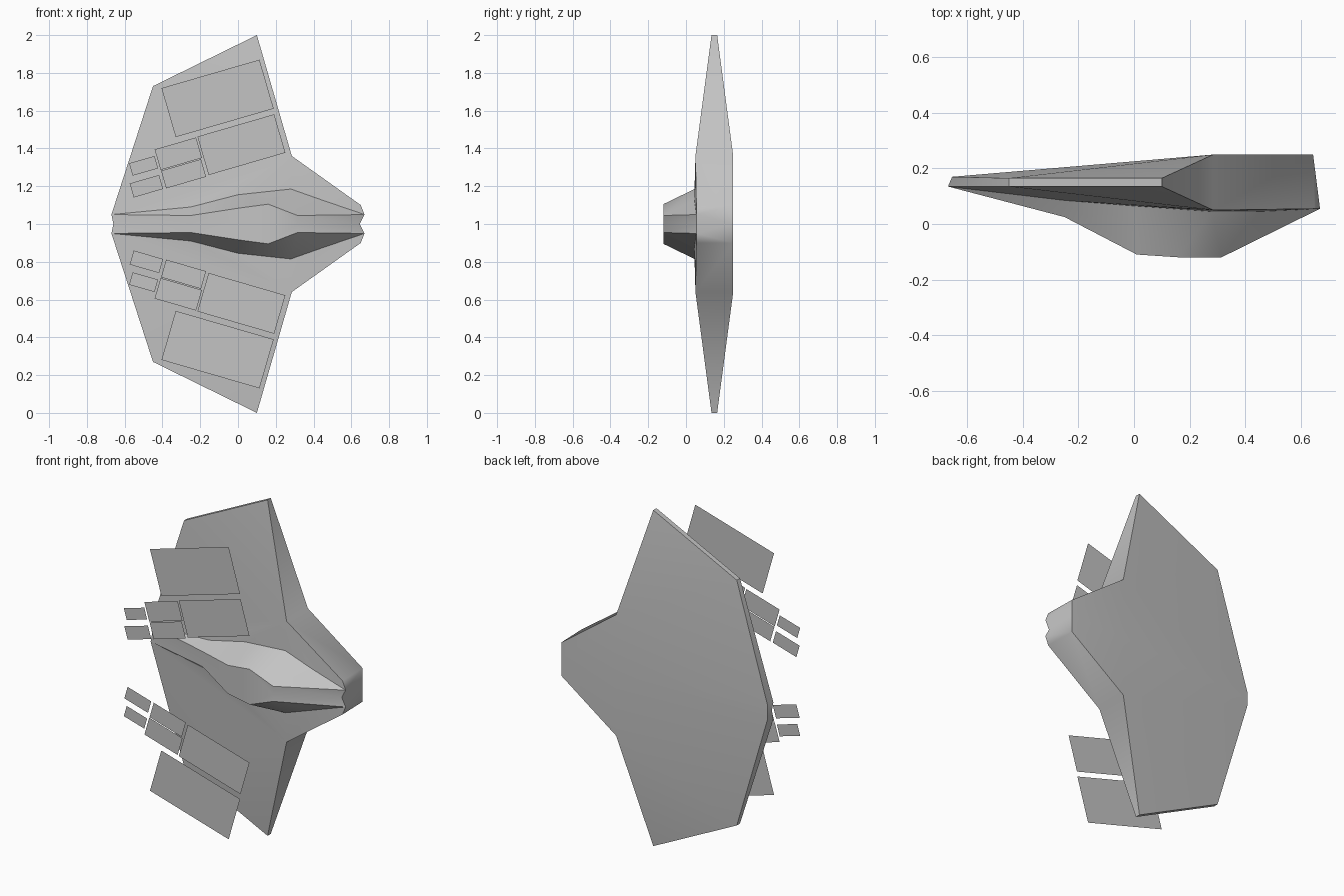
import bpy, bmesh, math

cube = bpy.data.objects.get("Cube")
if cube:
    bpy.data.objects.remove(cube, do_unlink=True)

grey = bpy.data.materials.new("hull grey")
grey.use_nodes = True
colour = (0.55, 0.55, 0.55, 1)
grey.diffuse_color = colour
grey.node_tree.nodes["Principled BSDF"].inputs["Base Color"].default_value = colour


def strip(bm, verts, side, first, second):
    """Skin the gap between two paths, skipping repeated points."""
    def vert(point):
        x, y, z = point
        key = (x, y, z * side)
        if key not in verts:
            verts[key] = bm.verts.new(key)
        return verts[key]

    for i in range(len(first) - 1):
        corners = (first[i], first[i + 1], second[i + 1], second[i])
        ring = list(dict.fromkeys(vert(p) for p in corners))
        if len(ring) > 2:
            bm.faces.new(ring)


def flatten(path):
    """Drop a path onto the symmetry plane."""
    return [(x, y, 0) for x, y, z in path]


# Front rim of the wing, upper half, measured from the symmetry plane
tail_mid, tail = (-.66, .135, 0), (-.67, .135, .05)
wing_rear, wing_tip = (-.45, .135, .73), (.1, .135, 1)
shoulder, nose_side = (.285, .05, .36), (.65, .055, .1)
nose, nose_mid = (.67, .055, .05), (.645, .055, 0)
rim = [tail_mid, tail, wing_rear, wing_tip, shoulder, nose_side, nose, nose_mid]

# Back rim
back_tail, back_rear, back_tip = (-.655, .17, .045), (-.45, .165, .73), (.1, .165, 1)
back_shoulder, back_nose = (.285, .25, .36), (.645, .25, .1)
back_spine = flatten([back_tail, back_shoulder, back_nose])
back_rim = [back_spine[0], back_tail, back_rear, back_tip,
            back_shoulder, back_nose, back_nose, back_spine[-1]]

# Raised body: foot on the wing, ridge, and flat top reaching the middle
foot = [tail, (-.25, .085, .09), (0, .065, .155),
        (.28, .045, .185), (.45, .045, .125), nose]
ridge = [tail, (-.25, .025, .045), (.01, -.11, .085),
         (.16, -.12, .105), (.315, -.12, .045), nose]
top = [tail_mid, *flatten(ridge[1:-1]), nose_mid]

bm = bmesh.new()
verts = {}
for side in (1, -1):
    for first, second in (
        (rim, back_rim),
        ([tail, wing_rear, wing_tip], [shoulder] * 3),
        ([tail, shoulder, shoulder, shoulder, nose_side, nose], foot),
        (foot, ridge),
        (ridge, top),
        ([back_tail, back_rear, back_tip], [back_shoulder] * 3),
        ([back_tail, back_shoulder, back_nose], back_spine),
    ):
        strip(bm, verts, side, first, second)
bmesh.ops.recalc_face_normals(bm, faces=bm.faces)
mesh = bpy.data.meshes.new("hull")
bm.to_mesh(mesh)
bm.free()
mesh.materials.append(grey)
hull = bpy.data.objects.new("hull", mesh)
hull.location.z = 1
bpy.context.collection.objects.link(hull)
bpy.ops.object.select_all(action="DESELECT")
hull.select_set(True)
bpy.context.view_layer.objects.active = hull
bpy.ops.object.shade_smooth_by_angle(angle=math.radians(40))

# Thin panels floating in front of each wing: centre x, height, width, depth
panels = {
    "large_panel": (-.108, .665, .54, .27),
    "middle_panel": (.018, .42, .423, .212),
    "small_panel_outer": (-.316, .372, .228, .113),
    "small_panel_inner": (-.288, .266, .22, .097),
    "end_panel_outer": (-.5, .308, .14, .068),
    "end_panel_inner": (-.485, .2, .162, .077),
}
tilt = math.radians(16.2)
for side, label in ((1, "upper"), (-1, "lower")):
    for name, (x, z, width, depth) in panels.items():
        bpy.ops.mesh.primitive_plane_add(
            size=1, location=(x, -.25, 1 + side * z),
            rotation=(math.pi / 2, -side * tilt, 0))
        panel = bpy.context.object
        panel.name = label + "_" + name
        panel.scale = (width, depth, 1)
        panel.data.materials.append(grey)
